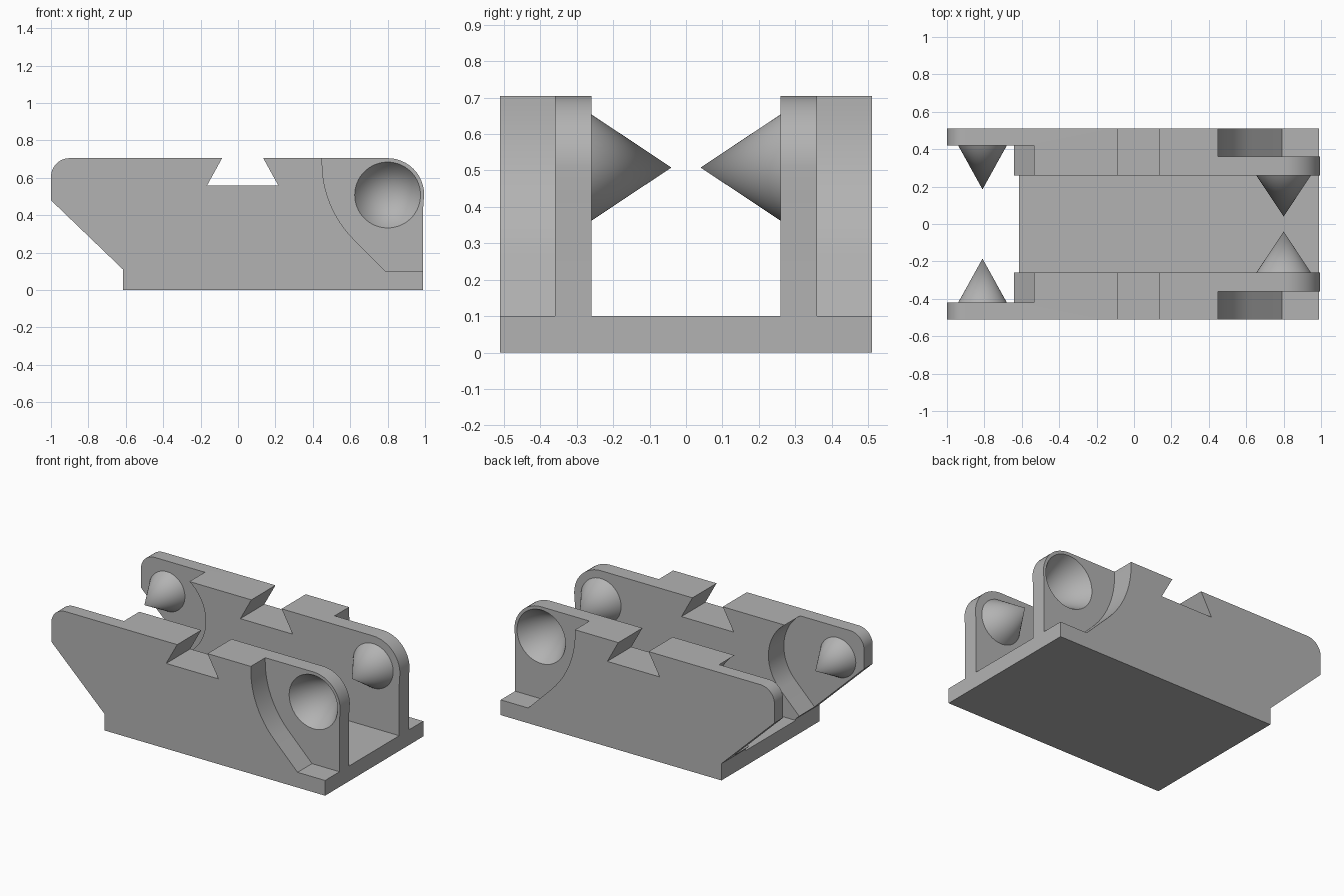
import bpy, bmesh
from math import sin, cos, radians
from mathutils import Matrix

if "Cube" in bpy.data.objects:
    bpy.data.objects.remove(bpy.data.objects["Cube"])

grey = bpy.data.materials.new("mid grey")
grey.use_nodes = True
GREY = (0.45, 0.45, 0.45, 1)
grey.diffuse_color = GREY
grey.node_tree.nodes["Principled BSDF"].inputs["Base Color"].default_value = GREY


def arc(cx, cz, r, start, end, n=12):
    steps = [radians(start + (end - start) * i / n) for i in range(n + 1)]
    return [(cx + r * cos(a), cz + r * sin(a)) for a in steps]


def finish(name, bm):
    bmesh.ops.recalc_face_normals(bm, faces=bm.faces)
    mesh = bpy.data.meshes.new(name)
    bm.to_mesh(mesh)
    bm.free()
    mesh.materials.append(grey)
    obj = bpy.data.objects.new(name, mesh)
    bpy.context.collection.objects.link(obj)
    return obj


def prism(name, outline, y0, y1):
    """Side outline (x, z) extruded from y0 to y1."""
    bm = bmesh.new()
    face = bm.faces.new([bm.verts.new((x, y0, z)) for x, z in outline])
    grown = bmesh.ops.extrude_face_region(bm, geom=[face])
    verts = [v for v in grown["geom"] if isinstance(v, bmesh.types.BMVert)]
    bmesh.ops.translate(bm, verts=verts, vec=(0, y1 - y0, 0))
    return finish(name, bm)


def cone(name, x, z, radius, y_base, y_tip, side, extra=0.02):
    """Cone along y with its tip toward the middle, its base pushed outward by extra."""
    length = y_base - y_tip
    full = length + extra
    bm = bmesh.new()
    bmesh.ops.create_cone(bm, cap_ends=True, segments=64, radius1=radius * full / length,
                          radius2=0, depth=full)
    bmesh.ops.remove_doubles(bm, verts=bm.verts, dist=1e-5)
    bmesh.ops.rotate(bm, verts=bm.verts, matrix=Matrix.Rotation(radians(90 * side), 3, 'X'))
    bmesh.ops.translate(bm, verts=bm.verts, vec=(x, side * (y_tip + full / 2), z))
    return finish(name, bm)


def combine(target, tool, operation):
    mod = target.modifiers.new(operation, 'BOOLEAN')
    mod.operation, mod.solver, mod.object = operation, 'EXACT', tool
    bpy.context.view_layer.objects.active = target
    bpy.ops.object.modifier_apply(modifier=mod.name)
    bpy.data.objects.remove(tool)


# Full side silhouette with dovetail notch and rounded top corners
body = prism("channel_body",
             [(-0.615, 0), (0.99, 0), (0.99, 0.44)] + arc(0.8, 0.51, 0.195, 0, 90)
             + [(0.135, 0.705), (0.215, 0.56), (-0.165, 0.56), (-0.085, 0.705)]
             + arc(-0.9, 0.605, 0.1, 90, 180) + [(-1, 0.48), (-0.615, 0.11)],
             -0.51, 0.51)

# Open channel between the walls
combine(body, prism("channel_cutter", [(-2, 0.1), (2, 0.1), (2, 1), (-2, 1)], -0.26, 0.26),
        'DIFFERENCE')

# Inner pockets thinning the walls at one end
combine(body, prism("pocket_cutter",
                    [(-1.2, 0.9), (-0.535, 0.9)] + arc(-0.7, 0.475, 0.283, 54.4, -45, 18)
                    + [(-0.665, 0.11), (-1.2, 0.11)], -0.42, 0.42), 'DIFFERENCE')

# Outer recesses at the other end
recess = ([(1.2, 0.1), (1.2, 0.9), (0.45, 0.9)] + arc(1.03, 0.68, 0.58, 180, 225)
          + [(0.79, 0.1)])
for side in (-1, 1):
    combine(body, prism("recess_cutter", recess, side * 0.36, side * 0.6), 'DIFFERENCE')

# Pointed pegs on the inner wall faces, with conical sockets behind one pair
for side in (-1, 1):
    combine(body, cone("socket_peg", 0.8, 0.508, 0.146, 0.26, 0.04, side), 'UNION')
    combine(body, cone("end_peg", -0.81, 0.505, 0.13, 0.42, 0.185, side), 'UNION')
    combine(body, cone("socket_cutter", 0.8, 0.508, 0.176, 0.36, 0.095, side), 'DIFFERENCE')

bpy.ops.object.select_all(action='DESELECT')
body.select_set(True)
bpy.context.view_layer.objects.active = body
bpy.ops.object.shade_smooth_by_angle(angle=radians(30))
